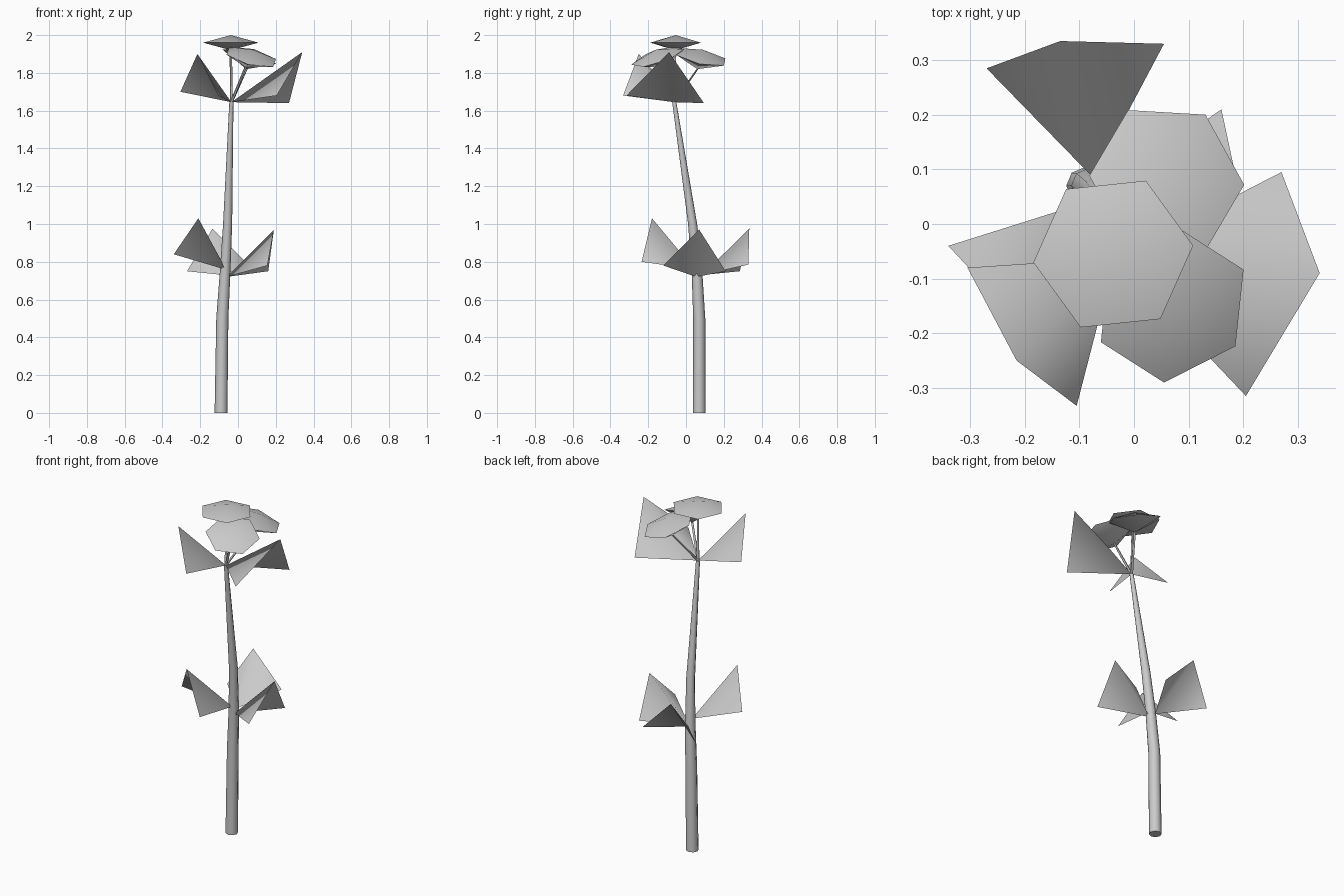
import bpy, math
from mathutils import Vector

cube = bpy.data.objects.get("Cube")
if cube:
    bpy.data.objects.remove(cube, do_unlink=True)

grey = bpy.data.materials.new("plain_grey")
grey.use_nodes = True
grey.diffuse_color = (0.6, 0.6, 0.6, 1)
bsdf = next(n for n in grey.node_tree.nodes if n.type == 'BSDF_PRINCIPLED')
bsdf.inputs["Base Color"].default_value = grey.diffuse_color


def build(name, verts, faces, angle=60):
    mesh = bpy.data.meshes.new(name)
    mesh.from_pydata([tuple(v) for v in verts], [], faces)
    mesh.materials.append(grey)
    ob = bpy.data.objects.new(name, mesh)
    bpy.context.collection.objects.link(ob)
    bpy.ops.object.select_all(action='DESELECT')
    ob.select_set(True)
    bpy.context.view_layer.objects.active = ob
    bpy.ops.object.shade_smooth_by_angle(angle=math.radians(angle))
    return ob


def tube(name, path, sides):
    """Tapered tube through (x, y, z, radius) points with horizontal rings."""
    verts, faces = [], []
    for x, y, z, r in path:
        for i in range(sides):
            a = math.tau * i / sides
            verts.append((x + r * math.cos(a), y + r * math.sin(a), z))
    for k in range(len(path) - 1):
        for i in range(sides):
            j = (i + 1) % sides
            a, b = k * sides, (k + 1) * sides
            faces.append((a + i, a + j, b + j, b + i))
    faces.append(tuple(reversed(range(sides))))
    faces.append(tuple(range(len(verts) - sides, len(verts))))
    return build(name, verts, faces)


def leaf(name, base, right, tip, left):
    """Folded leaf: two triangles meeting at a raised midrib."""
    return build(name, (base, right, tip, left), [(0, 1, 2), (0, 2, 3)], 80)


def flower(name, centre, normal, turn, foot):
    """Six-sided bloom, domed above and tapering to its stalk below."""
    c, n = Vector(centre), Vector(normal).normalized()
    u = (Vector((1, 0, 0)) - n * n.x).normalized()
    v = n.cross(u)
    verts = [c + n * 0.04, Vector(foot)]
    for i in range(6):
        a = math.radians(turn + 60 * i)
        verts.append(c + 0.147 * (u * math.cos(a) + v * math.sin(a)))
    faces = []
    for i in range(6):
        p, q = 2 + i, 2 + (i + 1) % 6
        faces += [(0, p, q), (1, q, p)]
    build(name, verts, faces, 40)
    tube(name + "_stalk", [(*crown, 0.008), (*foot, 0.006)], 6)


# Stem, leaning forward as it rises
crown = (-0.035, -0.062, 1.645)
tube("stem", [(-0.09, 0.07, 0, 0.034), (-0.083, 0.07, 0.5, 0.032),
              (-0.068, 0.058, 0.75, 0.028), (-0.055, 0.035, 1.0, 0.024),
              (*crown, 0.011)], 8)

# Lower leaves
node = (-0.06, 0.055, 0.72)
leaf("lower_left_leaf", node, (0.155, -0.12, 0.78),
     (0.19, 0.07, 0.97), (0.16, 0.21, 0.75))
leaf("lower_back_leaf", (-0.075, 0.085, 0.73), (0.055, 0.33, 0.785),
     (-0.135, 0.335, 0.975), (-0.27, 0.285, 0.75))
leaf("lower_right_leaf", (-0.07, 0.045, 0.76), (-0.34, -0.04, 0.84),
     (-0.21, -0.18, 1.03), (-0.085, -0.235, 0.8))

# Upper leaves
leaf("upper_left_leaf", crown, (0.205, -0.315, 1.68),
     (0.34, -0.09, 1.91), (0.27, 0.095, 1.64))
leaf("upper_right_leaf", crown, (-0.305, -0.08, 1.7),
     (-0.215, -0.25, 1.9), (-0.105, -0.333, 1.68))

# Flower heads and their stalks
flower("top_flower", (-0.038, -0.055, 1.96), (0, 0, 1), 6, (-0.038, -0.057, 1.92))
flower("back_flower", (0.06, 0.08, 1.885), (0.28, 0.22, 1), 0, (0.045, 0.06, 1.82))
flower("front_flower", (0.07, -0.15, 1.885), (0.25, -0.32, 1), 24, (0.04, -0.115, 1.83))
